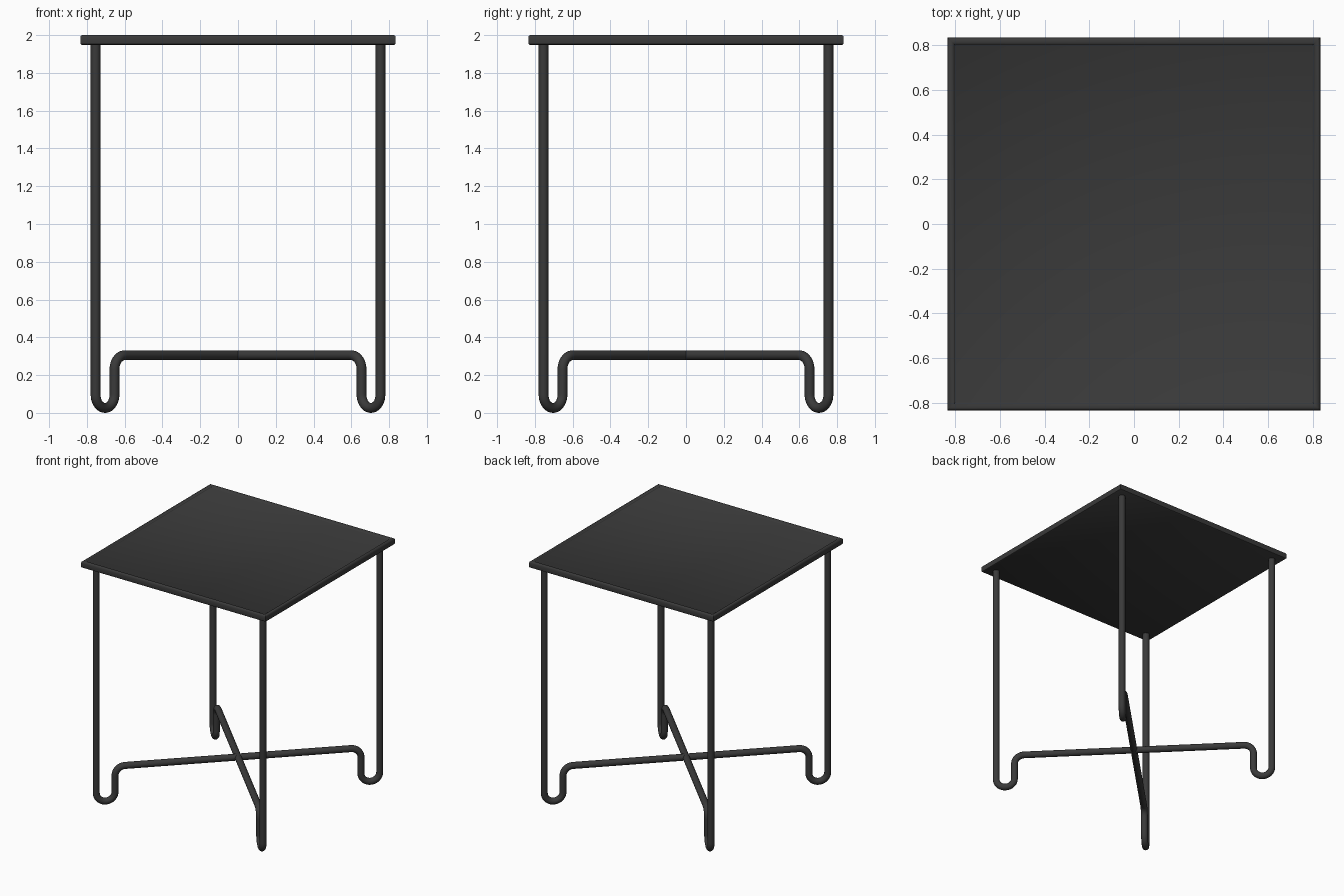
import bpy, bmesh, math

if "Cube" in bpy.data.objects:
    bpy.data.objects.remove(bpy.data.objects["Cube"])

metal = bpy.data.materials.new("charcoal black")
metal.diffuse_color = (0.042, 0.042, 0.042, 1)
metal.use_nodes = True
metal.node_tree.nodes["Principled BSDF"].inputs["Base Color"].default_value = metal.diffuse_color

R = 0.026               # tube radius
S = math.sqrt(0.5)


def arc(cx, cz, r, a0, a1, n=12):
    return [(cx + r * math.cos(math.radians(a0 + (a1 - a0) * i / n)),
             cz + r * math.sin(math.radians(a0 + (a1 - a0) * i / n))) for i in range(n + 1)]


def tube_frame(name, direction):
    # half path in the diagonal plane: (distance from centre, height)
    d_out, d_in, bar_z, bend = 0.754 / S, 0.654 / S, 0.305, 0.075
    foot_r = (d_out - d_in) / 2
    half = [(d_out, 1.955)]
    half += arc((d_out + d_in) / 2, R + foot_r, foot_r, 0, -180, 20)
    half += arc(d_in - bend, bar_z - bend, bend, 0, 90)
    path = half + [(-d, z) for d, z in reversed(half)]
    cu = bpy.data.curves.new(name, 'CURVE')
    cu.dimensions = '3D'
    cu.bevel_depth = R
    cu.bevel_resolution = 6
    cu.use_fill_caps = True
    sp = cu.splines.new('POLY')
    sp.points.add(len(path) - 1)
    for p, (d, z) in zip(sp.points, path):
        p.co = (d * S, d * S * direction, z, 1)
    cu.materials.append(metal)
    ob = bpy.data.objects.new(name, cu)
    bpy.context.collection.objects.link(ob)
    bpy.ops.object.select_all(action='DESELECT')
    ob.select_set(True)
    bpy.context.view_layer.objects.active = ob
    bpy.ops.object.convert(target='MESH')
    bpy.ops.object.shade_smooth_by_angle(angle=math.radians(40))


# two bent-tube leg pairs crossing at the middle
tube_frame("leg_pair_a", 1)
tube_frame("leg_pair_b", -1)

# square tray top: rounded rim around a slightly sunken panel
W = 0.835
profile = [(W - 0.008, 1.948), (W - 0.002, 1.952), (W, 1.960), (W, 1.988),
           (W - 0.003, 1.996), (W - 0.010, 2.0), (W - 0.020, 2.0),
           (W - 0.027, 1.997), (W - 0.031, 1.990), (W - 0.035, 1.987)]
bm = bmesh.new()
rings = [[bm.verts.new((sx * w, sy * w, z)) for sx, sy in ((-1, -1), (1, -1), (1, 1), (-1, 1))]
         for w, z in profile]
for a, b in zip(rings, rings[1:]):
    for i in range(4):
        j = (i + 1) % 4
        bm.faces.new((a[i], a[j], b[j], b[i]))
bm.faces.new(rings[-1])
bm.faces.new(rings[0][::-1])
bmesh.ops.recalc_face_normals(bm, faces=bm.faces)
me = bpy.data.meshes.new("table_top")
bm.to_mesh(me)
bm.free()
me.materials.append(metal)
top = bpy.data.objects.new("table_top", me)
bpy.context.collection.objects.link(top)
bpy.ops.object.select_all(action='DESELECT')
top.select_set(True)
bpy.context.view_layer.objects.active = top
bpy.ops.object.shade_smooth_by_angle(angle=math.radians(40))
